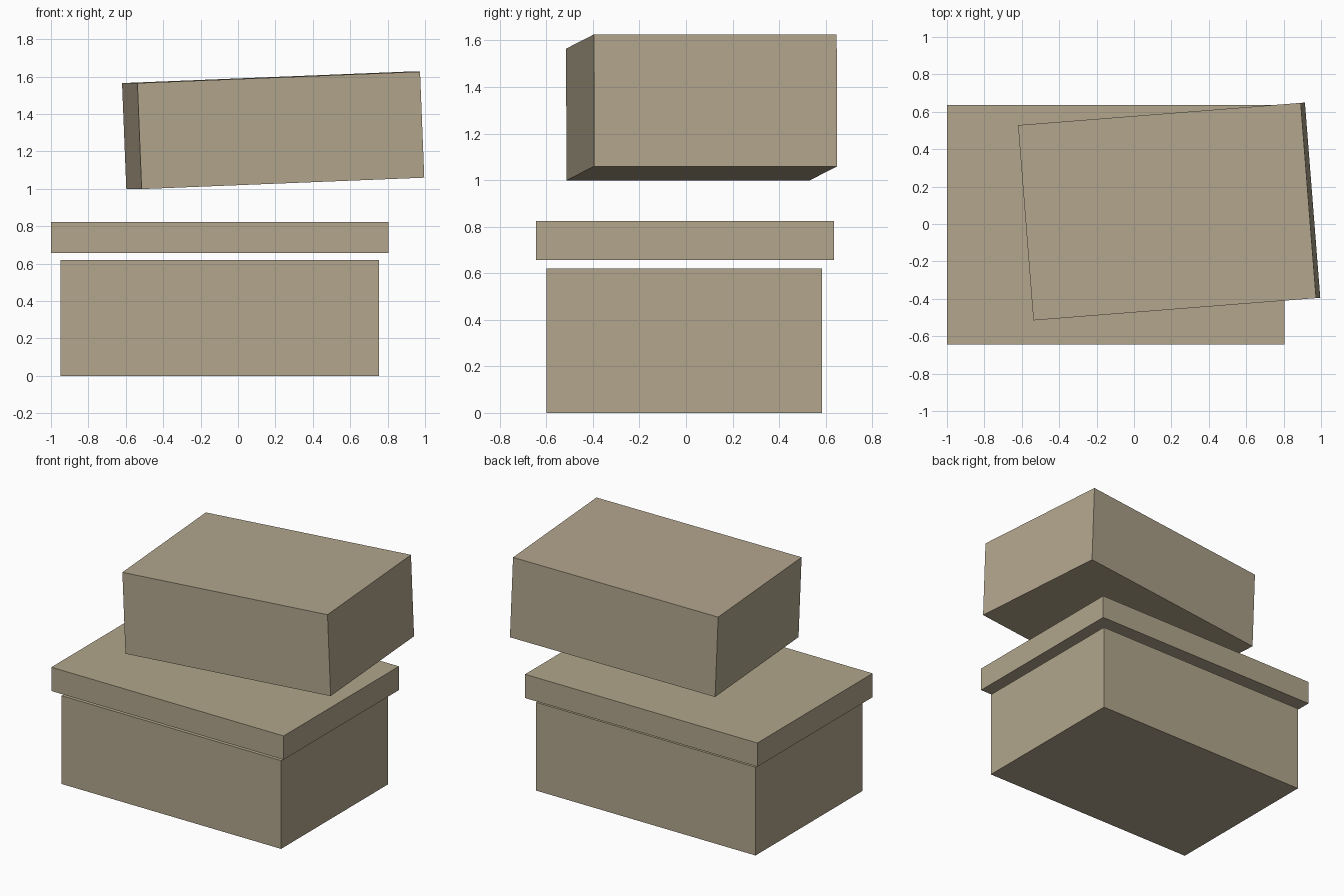
import bpy
from math import radians
from mathutils import Matrix, Vector

if "Cube" in bpy.data.objects:
    bpy.data.objects.remove(bpy.data.objects["Cube"])

tan = bpy.data.materials.new("warm_tan")
tan.diffuse_color = (0.445, 0.38, 0.265, 1.0)
tan.use_nodes = True
tan.node_tree.nodes["Principled BSDF"].inputs["Base Color"].default_value = tan.diffuse_color


def box(name, center, size, tilt=0.0, yaw=0.0):
    """Box of the given size, tilted about its depth axis, then turned about z."""
    bpy.ops.mesh.primitive_cube_add(size=1)
    ob = bpy.context.object
    ob.name = name
    turn = Matrix.Rotation(radians(yaw), 4, 'Z') @ Matrix.Rotation(radians(tilt), 4, 'Y')
    ob.data.transform(turn @ Matrix.Diagonal((*size, 1.0)))
    ob.location = Vector(center)
    ob.data.materials.append(tan)
    return ob


# Lower carton
box("base_box", (-0.0975, -0.0075, 0.31), (1.705, 1.185, 0.62))

# Overhanging lid, floating just above the carton
box("lid", (-0.0975, -0.0035, 0.74), (1.805, 1.28, 0.167))

# Upper carton, tilted and turned a little
box("upper_box", (0.188, 0.067, 1.312), (1.517, 1.047, 0.567), tilt=-2.3, yaw=4.5)
